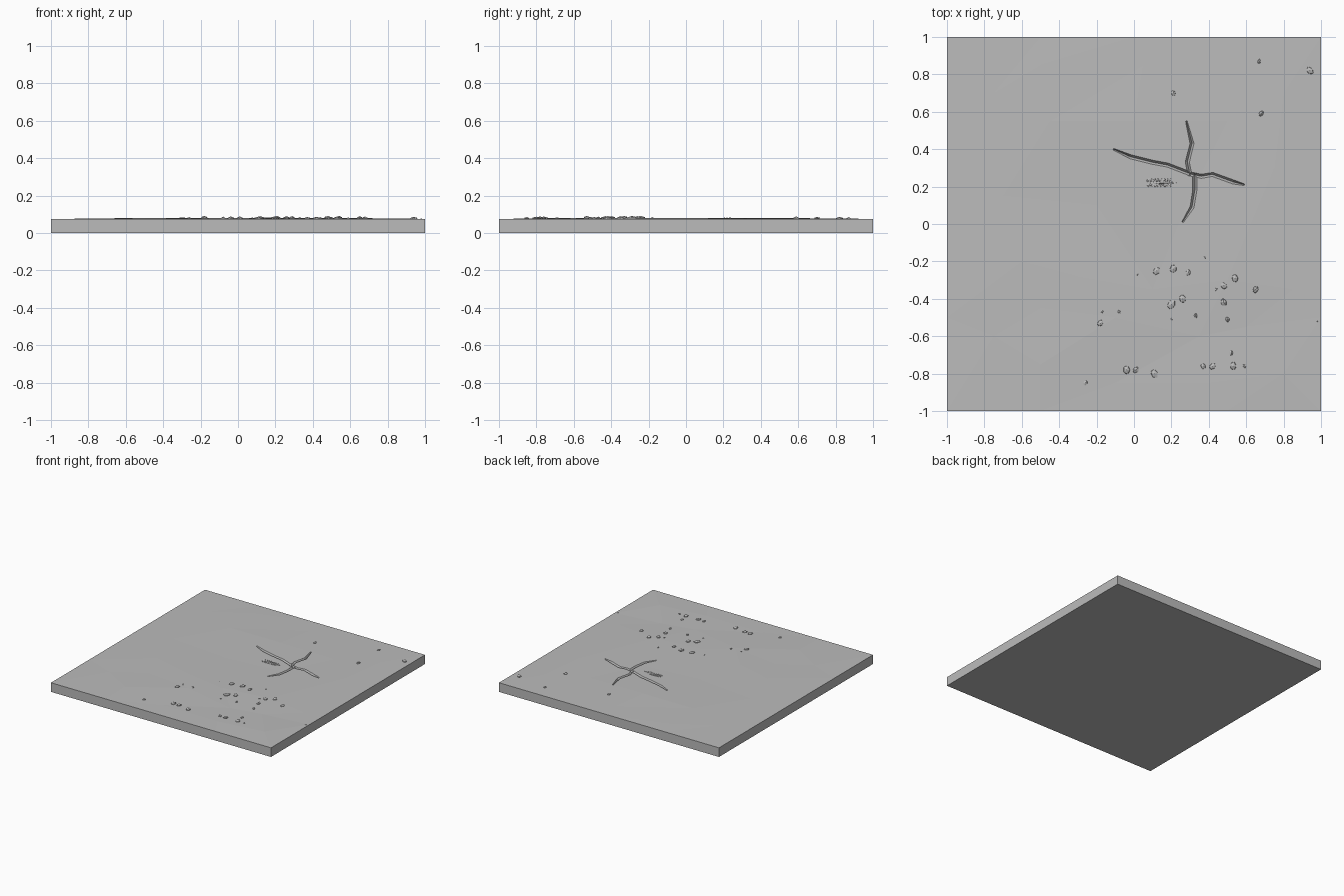
import bpy, bmesh, math, random
from mathutils import Vector, Matrix
from mathutils.bvhtree import BVHTree
from mathutils.geometry import delaunay_2d_cdt

random.seed(4)
if "Cube" in bpy.data.objects:
    bpy.data.objects.remove(bpy.data.objects["Cube"])

stone = bpy.data.materials.new("stone grey")
stone.use_nodes = True
grey = (0.5, 0.5, 0.5, 1)
stone.diffuse_color = grey
stone.node_tree.nodes["Principled BSDF"].inputs["Base Color"].default_value = grey

RIM = 0.075


def make_object(name, bm):
    bmesh.ops.recalc_face_normals(bm, faces=bm.faces[:])
    mesh = bpy.data.meshes.new(name)
    bm.to_mesh(mesh)
    mesh.materials.append(stone)
    obj = bpy.data.objects.new(name, mesh)
    bpy.context.collection.objects.link(obj)
    return obj


# Uneven ground: x, y and rise above the rim in thousandths
hills = [(-.6, -.2, 5), (-.3, -.28, 7), (-.5, -.45, 2), (-.1, -.5, 6),
         (.1, -.35, 4), (.35, -.6, 1), (.5, -.3, 6), (.6, -.55, 0),
         (.85, -.35, 1), (.8, -.8, 4), (.4, -.85, 2), (-.1, -.85, 1),
         (-.5, -.75, 5), (-.75, -.6, 2), (-.7, .15, 1), (-.45, .55, 5),
         (-.75, .7, 1), (-.5, .85, 3), (0, .55, 6), (.05, .85, 1),
         (.5, .55, 2), (.75, .3, 4), (.8, .7, 2), (.3, .15, 3), (-.2, .1, 4)]
points = [Vector((x, y)) for x, y, rise in hills]
heights = [RIM + rise / 1000 for x, y, rise in hills]

# Level border around the square
for i in range(5):
    t = -1 + i * 0.5
    border = [(t, -1), (t, 1)]
    if abs(t) < 1:
        border += [(-1, t), (1, t)]
    for p in border:
        points.append(Vector(p))
        heights.append(RIM)

# Slab: triangulated top, straight sides and a flat base
flat, _, triangles, origin, _, _ = delaunay_2d_cdt(points, [], [], 0, 1e-5)
bm = bmesh.new()
verts = [bm.verts.new((p.x, p.y, heights[src[0]])) for p, src in zip(flat, origin)]
for tri in triangles:
    bm.faces.new([verts[i] for i in tri])
bm.normal_update()
surface = BVHTree.FromBMesh(bm)
rim = [e for e in bm.edges if e.is_boundary]
skirt = bmesh.ops.extrude_edge_only(bm, edges=rim)["geom"]
for v in skirt:
    if isinstance(v, bmesh.types.BMVert):
        v.co.z = 0
bmesh.ops.holes_fill(bm, edges=[e for e in bm.edges if e.is_boundary], sides=0)
slab = make_object("ground_slab", bm)


def ground(x, y):
    hit = surface.ray_cast(Vector((x, y, 1)), Vector((0, 0, -1)))[0]
    return hit.z if hit else RIM


# Cracks: wedge-shaped cutters swept along paths that meet at one point
def crack_cutter(path, width, depth):
    bm = bmesh.new()
    rings = []
    pts = [Vector(p) for p in path]
    for i, p in enumerate(pts):
        along = (pts[min(i + 1, len(pts) - 1)] - pts[max(i - 1, 0)]).normalized()
        side = Vector((-along.y, along.x))
        w = width * (0.4 if i == 0 else 1) / 2
        z = ground(p.x, p.y)
        ring = []
        for s, h in ((-1, 0.02), (-1, 0), (0, -depth), (1, 0), (1, 0.02)):
            q = p + side * s * w
            ring.append(bm.verts.new((q.x, q.y, z + h)))
        rings.append(ring)
    for a, b in zip(rings, rings[1:]):
        for k in range(5):
            n = (k + 1) % 5
            bm.faces.new((a[k], a[n], b[n], b[k]))
    bm.faces.new(rings[0])
    bm.faces.new(rings[-1][::-1])
    return make_object("crack_cutter", bm)


cracks = [
    [(-.11, .4), (-.02, .36), (.1, .33), (.18, .315), (.31, .265)],
    [(.28, .55), (.31, .43), (.285, .33), (.3, .26)],
    [(.59, .21), (.53, .225), (.42, .265), (.36, .255), (.29, .27)],
    [(.26, .01), (.31, .09), (.325, .18), (.325, .27)],
]
bpy.context.view_layer.objects.active = slab
for path in cracks:
    cutter = crack_cutter(path, 0.022, 0.015)
    cutter.hide_render = True
    cut = slab.modifiers.new("crack", 'BOOLEAN')
    cut.operation = 'DIFFERENCE'
    cut.solver = 'EXACT'
    cut.object = cutter
    bpy.ops.object.modifier_apply(modifier=cut.name)
    bpy.data.objects.remove(cutter)


# Stones: squashed, slightly irregular lumps half sunk in the ground
def add_lump(bm, x, y, rx, ry, rz, turn):
    place = (Matrix.Translation((x, y, ground(x, y)))
             @ Matrix.Rotation(turn, 4, 'Z') @ Matrix.Diagonal((rx, ry, rz, 1)))
    made = bmesh.ops.create_icosphere(bm, subdivisions=1, radius=1)["verts"]
    for v in made:
        v.co = place @ (v.co * random.uniform(0.88, 1.08))


# x, y and radius in thousandths
pebbles = [(-.26, -.85, 16), (-.18, -.53, 21), (-.17, -.47, 10), (-.08, -.47, 12),
           (-.04, -.78, 27), (.01, -.78, 22), (.11, -.8, 27), (.12, -.25, 26),
           (.21, -.24, 27), (.29, -.26, 20), (.2, -.43, 29), (.26, -.4, 25),
           (.33, -.49, 13), (.2, -.51, 8), (.37, -.76, 18), (.42, -.76, 22),
           (.53, -.76, 25), (.59, -.76, 12), (.52, -.69, 16), (.5, -.51, 16),
           (.48, -.42, 24), (.44, -.35, 10), (.48, -.33, 22), (.54, -.29, 24),
           (.65, -.35, 22), (.38, -.18, 9), (.02, -.27, 6), (.98, -.52, 6),
           (.21, .7, 17), (.68, .59, 18), (.67, .87, 14), (.94, .82, 24)]
bm = bmesh.new()
for x, y, size in pebbles:
    r = size / 1000
    add_lump(bm, x, y, r * 0.75, r, min(r * 0.6, 0.012), random.uniform(-0.8, 0.8))
make_object("pebbles", bm)

# Small fern: a central rib with short leaflets on both sides
bm = bmesh.new()
add_lump(bm, 0.15, 0.22, 0.085, 0.006, 0.004, 0)
for side in (-1, 1):
    for i in range(8):
        add_lump(bm, 0.075 + i * 0.017, 0.22 + side * 0.014,
                 0.013, 0.006, 0.004, side * math.radians(50))
make_object("fern", bm)
